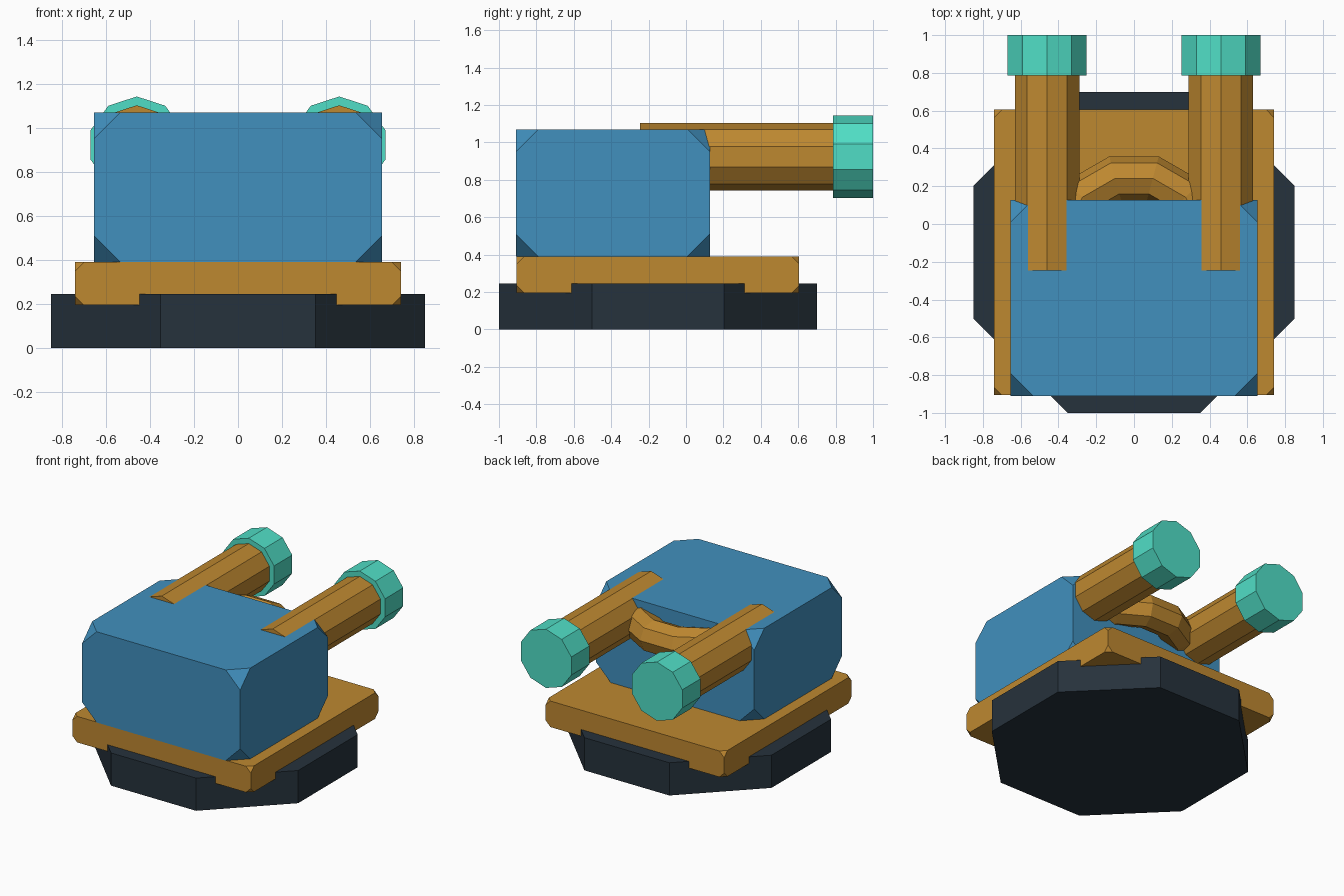
import bpy, bmesh, math
from mathutils import Matrix

cube = bpy.data.objects.get("Cube")
if cube:
    bpy.data.objects.remove(cube, do_unlink=True)


def material(name, rgb):
    # 8-bit display colour to linear
    lin = [((c / 255 + 0.055) / 1.055) ** 2.4 for c in rgb] + [1.0]
    m = bpy.data.materials.new(name)
    m.use_nodes = True
    m.diffuse_color = lin
    m.node_tree.nodes["Principled BSDF"].inputs["Base Color"].default_value = lin
    return m


BLUE = material("blue", (65, 144, 190))
OCHRE = material("ochre", (190, 136, 48))
TEAL = material("teal", (80, 222, 198))
DARK = material("dark slate", (38, 50, 60))


def finish(name, bm, mat):
    bmesh.ops.recalc_face_normals(bm, faces=bm.faces)
    mesh = bpy.data.meshes.new(name)
    bm.to_mesh(mesh)
    bm.free()
    mesh.materials.append(mat)
    ob = bpy.data.objects.new(name, mesh)
    bpy.context.collection.objects.link(ob)
    return ob


def cut_corner_box(name, lo, hi, cut, mat):
    bm = bmesh.new()
    bmesh.ops.create_cube(bm, size=1)
    for v in bm.verts:
        v.co = [(a + b) / 2 + c * (b - a) for a, b, c in zip(lo, hi, v.co)]
    bmesh.ops.bevel(bm, geom=bm.verts[:], offset=cut, segments=1, affect='VERTICES')
    return finish(name, bm, mat)


def prism(name, sides, radius, length, turn, place, mat):
    bm = bmesh.new()
    bmesh.ops.create_cone(bm, cap_ends=True, segments=sides, radius1=radius,
                          radius2=radius, depth=length)
    bm.transform(place @ Matrix.Rotation(turn, 4, 'Z'))
    return finish(name, bm, mat)


# Octagonal foot, mounting slab and main housing
prism("base", 8, 0.85 / math.cos(math.pi / 8), 0.245, math.pi / 8,
      Matrix.Translation((0, -0.15, 0.1225)), DARK)
cut_corner_box("slab", (-0.74, -0.905, 0.195), (0.74, 0.605, 0.39), 0.04, OCHRE)
cut_corner_box("housing", (-0.655, -0.91, 0.39), (0.655, 0.128, 1.07), 0.12, BLUE)

# Twin barrels with wider end caps
lay_down = Matrix.Rotation(math.pi / 2, 4, 'X')
for side, x in (("right", -0.46), ("left", 0.46)):
    for part, radius, y0, y1, mat in (("barrel", 0.18, -0.245, 0.8, OCHRE),
                                      ("barrel_cap", 0.22, 0.785, 1.0, TEAL)):
        place = Matrix.Translation((x, (y0 + y1) / 2, 0.923)) @ lay_down
        # a vertex points sideways, so top and bottom are flat
        prism(f"{side}_{part}", 10, radius, y1 - y0, 0, place, mat)
        if part == "barrel_cap":
            continue

# Ring joining the barrels, partly sunk in the housing
bm = bmesh.new()
around, tube = 12, 8
rings = []
for i in range(around):
    a = math.tau * (i + 0.5) / around
    ring = []
    for j in range(tube):
        b = math.tau * j / tube
        r = 0.385 + 0.12 * math.cos(b)
        ring.append(bm.verts.new((r * math.cos(a), -0.13 + r * math.sin(a),
                                  0.9 + 0.12 * math.sin(b))))
    rings.append(ring)
for i in range(around):
    p, q = rings[i], rings[(i + 1) % around]
    for j in range(tube):
        k = (j + 1) % tube
        bm.faces.new((p[j], q[j], q[k], p[k]))
finish("linking_ring", bm, OCHRE)
